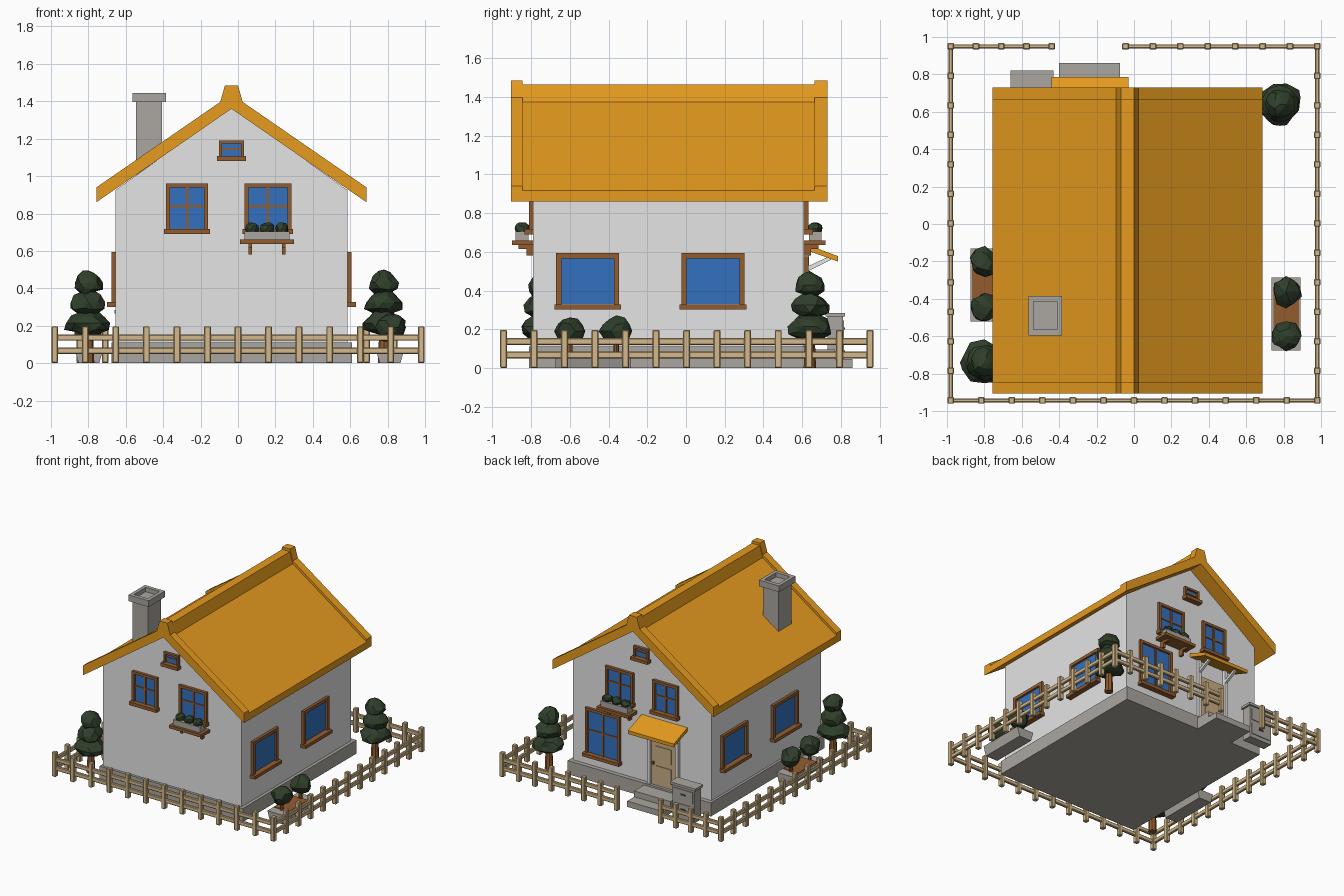
import bpy, bmesh, math, random
from mathutils import Matrix, Vector, noise

random.seed(4)
if "Cube" in bpy.data.objects:
    bpy.data.objects.remove(bpy.data.objects["Cube"])

def material(name, r, g, b):
    m = bpy.data.materials.new(name)
    m.use_nodes = True
    m.diffuse_color = (r, g, b, 1)
    m.node_tree.nodes["Principled BSDF"].inputs["Base Color"].default_value = (r, g, b, 1)
    return m

PLASTER = material("plaster", .78, .78, .78)
THATCH = material("roof_orange", .79, .325, .013)
TIMBER = material("brown_timber", .29, .108, .028)
FENCE = material("pale_wood", .66, .485, .255)
GLASS = material("blue_glass", .034, .165, .53)
STONE = material("grey_stone", .41, .39, .355)
LEAF = material("dark_leaf", .029, .049, .024)
DOOR = material("tan_door", .60, .43, .235)
DARK = material("dark_handles", .08, .08, .08)

def finish(name, bm, mats):
    bmesh.ops.recalc_face_normals(bm, faces=bm.faces)
    me = bpy.data.meshes.new(name)
    bm.to_mesh(me)
    bm.free()
    for m in mats:
        me.materials.append(m)
    ob = bpy.data.objects.new(name, me)
    bpy.context.scene.collection.objects.link(ob)
    return ob

def boxes(name, parts, place=Matrix(), chamfer=0):
    """One object from boxes given as (material, low corner, high corner)."""
    bm, mats = bmesh.new(), []
    for mat, lo, hi in parts:
        if mat not in mats:
            mats.append(mat)
        lo, hi = Vector(lo), Vector(hi)
        m = place @ Matrix.Translation((lo + hi) / 2) @ Matrix.Diagonal((*(hi - lo), 1))
        for v in bmesh.ops.create_cube(bm, size=1, matrix=m)["verts"]:
            for f in v.link_faces:
                f.material_index = mats.index(mat)
    ob = finish(name, bm, mats)
    if chamfer:
        mod = ob.modifiers.new("chamfer", "BEVEL")
        mod.width, mod.segments = chamfer, 1
    return ob

def prism(name, profile, axis, a, b, mat):
    """Extrude a profile of (side, z) points from a to b along x or y."""
    bm = bmesh.new()
    point = (lambda s, z: (s, a, z)) if axis == "y" else (lambda s, z: (a, s, z))
    face = bm.faces.new([bm.verts.new(point(s, z)) for s, z in profile])
    ext = bmesh.ops.extrude_face_region(bm, geom=[face])["geom"]
    step = Vector((0, b - a, 0)) if axis == "y" else Vector((b - a, 0, 0))
    bmesh.ops.translate(bm, vec=step, verts=[g for g in ext if isinstance(g, bmesh.types.BMVert)])
    return finish(name, bm, [mat])

def bush(name, balls, taper=0):
    """Lumpy faceted foliage from (centre, radius, height scale) balls."""
    bm = bmesh.new()
    for c, r, tall in balls:
        seed = Vector((random.random(), random.random(), random.random())) * 50
        for v in bmesh.ops.create_icosphere(bm, subdivisions=2, radius=r)["verts"]:
            v.co *= 1 + .28 * noise.noise(v.co / r * 2 + seed)
            k = 1 - taper * v.co.z / r
            v.co = Vector((v.co.x * k, v.co.y * k, v.co.z * tall)) + Vector(c)
    return finish(name, bm, [LEAF])

def cylinder(name, c, r, z0, z1, mat, r_top=None):
    bm = bmesh.new()
    bmesh.ops.create_cone(bm, cap_ends=True, segments=8, radius1=r, radius2=r_top or r,
                          depth=z1 - z0, matrix=Matrix.Translation((*c, (z0 + z1) / 2)))
    return finish(name, bm, [mat])

def wall_place(x, y, z, turn):
    return Matrix.Translation((x, y, z)) @ Matrix.Rotation(math.radians(turn), 4, "Z")

def window(name, place, w, h, upright=True, crossbar=True, t=.021):
    """Window standing on its sill; local -y points out of the wall."""
    w, d = w / 2, -.022
    parts = [(GLASS, (t - w, -.006, t), (w - t, .01, h - t)),
             (TIMBER, (-w, d, 0), (t - w, .01, h)), (TIMBER, (w - t, d, 0), (w, .01, h)),
             (TIMBER, (-w, d, h - t), (w, .01, h)),
             (TIMBER, (-w - .01, -.045, -.004), (w + .01, .01, .022))]
    if upright:
        parts.append((TIMBER, (-.007, -.014, t), (.007, 0, h - t)))
    if crossbar:
        parts.append((TIMBER, (t - w, -.013, h * .52), (w - t, 0, h * .52 + .012)))
    boxes(name, parts, place)

# House body
MID = -.035
prism("walls", [(-.655, .05), (.585, .05), (.585, .925), (MID, 1.37), (-.655, .925)],
      "y", -.79, .61, PLASTER)
boxes("foundation", [(STONE, (-.675, -.81, 0), (.61, .645, .11))])

# Roof with a raised cap and thicker gable trims
def roof_part(name, y0, y1, thick, cap):
    half, slope = .7225, .69
    line = lambda x: 1.435 - .075 + thick - slope * x
    right = [(half, .86), (half, line(half)), (.06, line(.06)), (.035, cap)]
    profile = [(MID, 1.36)] + [(MID + x, z) for x, z in right]
    profile += [(MID - x, z) for x, z in reversed(right)]
    prism(name, profile, "y", y0, y1, THATCH)

roof_part("roof", -.845, .665, .055, 1.465)
roof_part("front_gable_trim", -.905, -.845, .078, 1.485)
roof_part("back_gable_trim", .665, .73, .078, 1.485)

# Chimney with an open cap
cx, cy = -.475, -.49
parts = [(STONE, (cx - .07, cy - .085, 1.0), (cx + .07, cy + .085, 1.41))]
for s in (-1, 1):
    xs = sorted((s * .062, s * .09))
    ys = sorted((s * .075, s * .105))
    parts.append((STONE, (cx + xs[0], cy - .105, 1.395), (cx + xs[1], cy + .105, 1.445)))
    parts.append((STONE, (cx - .062, cy + ys[0], 1.395), (cx + .062, cy + ys[1], 1.445)))
boxes("chimney", parts)

# Gable windows and flower boxes on both ends
for side, y, turn in (("front", -.79, 0), ("back", .61, 180)):
    window(side + "_plain_window", wall_place(-.272, y, .695, turn) if turn == 0
           else wall_place(-.252, y, .695, turn), .225, .265)
    window(side + "_flower_window", wall_place(.16, y, .695, turn), .25, .265)
    window(side + "_attic_window", wall_place(MID, y, 1.085, turn), .133, .105, upright=False, t=.016)
    place = wall_place(.155, y, 0, turn)
    parts = [(TIMBER, (-.145, -.11, .636), (.145, 0, .66)),
             (STONE, (-.12, -.09, .66), (.12, -.025, .705))]
    for x in (-.09, .09):
        parts.append((TIMBER, (x - .009, -.035, .58), (x + .009, 0, .636)))
        parts.append((TIMBER, (x - .009, -.075, .615), (x + .009, -.03, .636)))
    boxes(side + "_flower_box", parts, place)
    bush(side + "_flowers", [(place @ Vector((x, -.057, .722)), .037, .85) for x in (-.08, 0, .08)])

# Side windows, and the tall window beside the door
for i, (x, y, turn) in enumerate(((.585, -.508, 90), (.585, .14, 90),
                                  (-.655, .33, -90), (-.655, -.315, -90))):
    window(f"side_window_{i + 1}", wall_place(x, y, .305, turn), .325, .288, False, False, .026)
window("tall_window", wall_place(.31, .61, .19, 180), .31, .385)

# Door between plaster posts, steps and canopy
dx = -.235
boxes("door", [(DOOR, (dx - .11, .6, .1), (dx + .11, .622, .48)),
               (DOOR, (dx - .07, .62, .15), (dx + .07, .628, .27)),
               (DOOR, (dx - .07, .62, .31), (dx + .07, .628, .43)),
               (TIMBER, (dx + .08, .62, .28), (dx + .095, .642, .3))])
boxes("steps", [(STONE, (dx - .165, .64, 0), (dx + .16, .86, .047)),
                (STONE, (dx - .165, .64, .047), (dx + .16, .77, .095))])
prism("door_canopy", [(.605, .615), (.785, .55), (.785, .578), (.605, .645)],
      "x", dx - .205, dx + .205, THATCH)
for side, s in (("right", -1), ("left", 1)):
    x = dx + s * .125
    boxes(side + "_door_post", [(PLASTER, (x - .013, .605, .1), (x + .013, .635, .61))])
    prism(side + "_canopy_brace", [(.63, .5), (.63, .525), (.735, .575), (.75, .56)],
          "x", x - .01, x + .01, PLASTER)

# Storage chest beside the steps
boxes("storage_chest", [(STONE, (-.645, .73, 0), (-.445, .81, .265)),
                        (STONE, (-.66, .722, .265), (-.43, .822, .285)),
                        (STONE, (-.63, .81, .15), (-.46, .816, .245)),
                        (STONE, (-.63, .81, .03), (-.46, .816, .125)),
                        (DARK, (-.565, .816, .2), (-.525, .822, .21)),
                        (DARK, (-.565, .816, .08), (-.525, .822, .09))])

# Planters with soil between two round bushes
for side, x, y in (("right", -.797, -.325), ("left", .813, -.48)):
    prism(side + "_planter", [(x - .055, 0), (x + .055, 0), (x + .077, .075), (x - .077, .075)],
          "y", y - .195, y + .195, STONE)
    boxes(side + "_soil", [(TIMBER, (x - .068, y - .12, .07), (x + .068, y + .12, .08))])
    for dy in (-.12, .12):
        cylinder(side + "_bush_stem", (x, y + dy), .014, .07, .16, TIMBER)
    bush(side + "_bushes", [((x, y + dy, .19), .078, .95) for dy in (-.12, .12)])

# Three-tiered trees
for name, x, y in (("front_tree", -.8, -.74), ("back_tree", .78, .64)):
    cylinder(name + "_trunk", (x, y), .032, 0, .2, TIMBER, .024)
    bush(name + "_foliage", [((x, y, .215), .114, .62), ((x, y, .325), .095, .72),
                             ((x, y, .43), .077, .85)], .22)

# Fence runs around the garden, with a gap behind the door
def fence(name, start, end, count):
    a, b = Vector((*start, 0)), Vector((*end, 0))
    run = b - a
    place = Matrix.Translation(a) @ Matrix.Rotation(math.atan2(run.y, run.x), 4, "Z")
    parts = [(FENCE, (0, -.011, z), (run.length, .011, z + .034)) for z in (.05, .12)]
    for i in range(count + 1):
        x = run.length * i / count
        parts.append((FENCE, (x - .018, -.018, 0), (x + .018, .018, .197)))
    boxes(name, parts, place, .005)

F, B = -.943, .95
fence("front_fence", (-.98, F), (.98, F), 12)
fence("right_fence", (-.98, F), (-.98, B), 12)
fence("left_fence", (.98, F), (.98, B), 12)
fence("back_fence_short", (-.98, B), (-.44, B), 4)
fence("back_fence_long", (-.045, B), (.98, B), 7)
